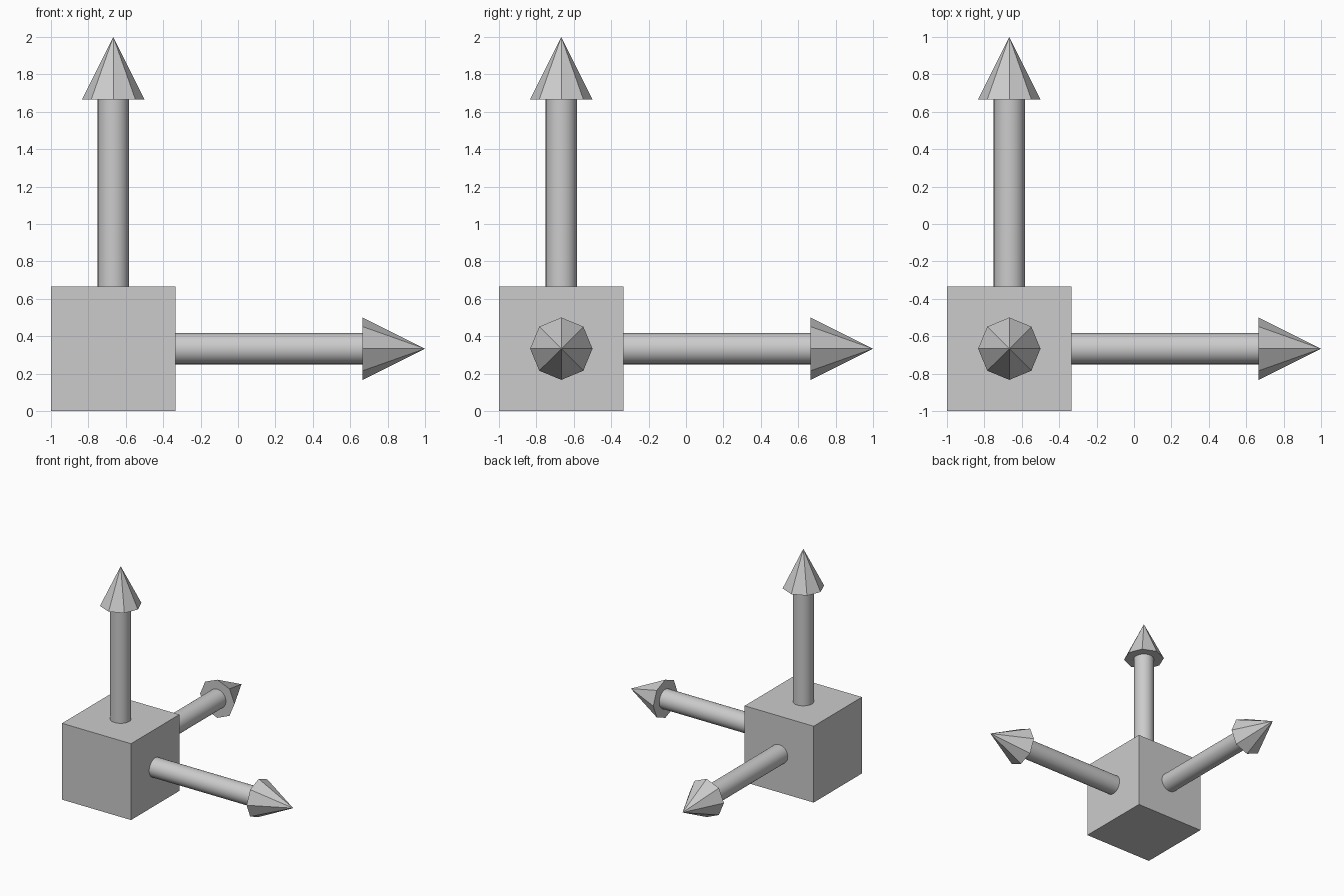
import bpy
from math import pi
from mathutils import Vector, Euler

if "Cube" in bpy.data.objects:
    bpy.data.objects.remove(bpy.data.objects["Cube"])

HALF = 1 / 3                                  # half the cube's edge
ORIGIN = Vector((-2 / 3, -2 / 3, HALF))       # cube centre
SHAFT_START, SHAFT_END, TIP = 0.30, 4 / 3, 5 / 3   # distances from cube centre
SHAFT_R, HEAD_R = 1 / 12, 1 / 6


def add_arrow(axis, rot):
    rot = Euler(rot)
    direction = rot.to_matrix() @ Vector((0, 0, 1))

    # Round, smooth shaft sunk slightly into the cube
    bpy.ops.mesh.primitive_cylinder_add(
        vertices=32, radius=SHAFT_R, depth=SHAFT_END - SHAFT_START,
        location=ORIGIN + direction * (SHAFT_START + SHAFT_END) / 2, rotation=rot)
    bpy.context.object.name = f"{axis}_arrow_shaft"
    bpy.ops.object.shade_smooth_by_angle()

    # Eight-sided flat-shaded head
    bpy.ops.mesh.primitive_cone_add(
        vertices=8, radius1=HEAD_R, radius2=0, depth=TIP - SHAFT_END,
        location=ORIGIN + direction * (SHAFT_END + TIP) / 2, rotation=rot)
    bpy.context.object.name = f"{axis}_arrow_head"


# Base cube
bpy.ops.mesh.primitive_cube_add(size=2 * HALF, location=ORIGIN)
bpy.context.object.name = "base_cube"

# One arrow along each positive axis
for axis, rot in {"x": (0, pi / 2, 0), "y": (-pi / 2, 0, 0), "z": (0, 0, 0)}.items():
    add_arrow(axis, rot)
